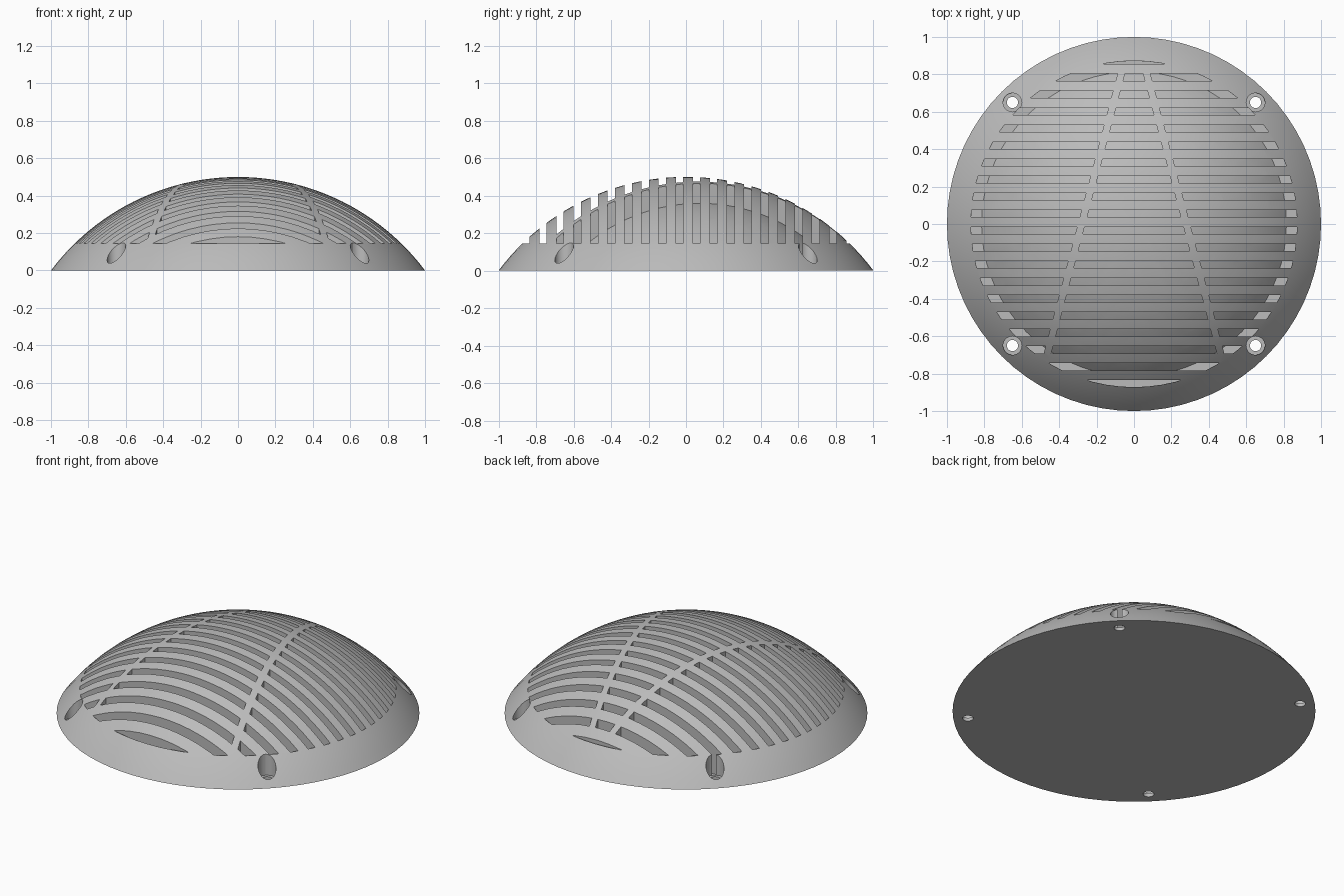
import bpy, bmesh, math

old = bpy.data.objects.get("Cube")
if old:
    bpy.data.objects.remove(old, do_unlink=True)

SEGMENTS = 72
RIM_Z, RIM_R = 0.145, 0.872      # where the slots break out of the dome
FLOOR_Z, FLOOR_R = 0.01, 0.815   # groove floor around the inner dome
PITCH, SLOT_W, RIB_W = 0.091, 0.039, 0.04


def make_object(name, bm):
    bmesh.ops.recalc_face_normals(bm, faces=bm.faces)
    mesh = bpy.data.meshes.new(name)
    bm.to_mesh(mesh)
    bm.free()
    obj = bpy.data.objects.new(name, mesh)
    bpy.context.scene.collection.objects.link(obj)
    return obj


def revolve(name, profile):
    """Turn a closed (radius, height) profile, starting and ending on the axis."""
    bm = bmesh.new()
    verts = [bm.verts.new((r, 0, z)) for r, z in profile]
    edges = [bm.edges.new(pair) for pair in zip(verts, verts[1:])]
    bmesh.ops.spin(bm, geom=verts + edges, cent=(0, 0, 0), axis=(0, 0, 1),
                   angle=math.tau, steps=SEGMENTS, use_duplicate=False)
    bmesh.ops.remove_doubles(bm, verts=bm.verts, dist=1e-5)
    return make_object(name, bm)


def cap(base_r, base_z, top_z, steps):
    """Profile of a spherical cap from its top out to its base circle."""
    rise = top_z - base_z
    radius = (base_r ** 2 + rise ** 2) / (2 * rise)
    last = math.asin(base_r / radius)
    return [(radius * math.sin(last * i / steps),
             top_z - radius + radius * math.cos(last * i / steps))
            for i in range(steps + 1)]


def prism(bm, outline, z0, z1):
    low = [bm.verts.new((x, y, z0)) for x, y in outline]
    high = [bm.verts.new((x, y, z1)) for x, y in outline]
    bm.faces.new(low[::-1])
    bm.faces.new(high)
    n = len(outline)
    for i in range(n):
        j = (i + 1) % n
        bm.faces.new((low[i], low[j], high[j], high[i]))


def boolean(target, cutter, operation):
    """Apply a boolean and remove the cutter."""
    cutter.hide_render = True
    mod = target.modifiers.new("cut", 'BOOLEAN')
    mod.operation, mod.solver, mod.object = operation, 'EXACT', cutter
    bpy.context.view_layer.update()
    graph = bpy.context.evaluated_depsgraph_get()
    mesh = bpy.data.meshes.new_from_object(target.evaluated_get(graph))
    target.modifiers.clear()
    target.data = mesh
    bpy.data.objects.remove(cutter, do_unlink=True)


def rib_x(y):
    return 0.28 - 0.264 * y


# Solid outer dome with a flat base
dome = revolve("vent_dome", cap(1.0, 0, 0.5, 24) + [(0, 0)])

# Space above the inner dome, with a deep narrow groove around its foot
slots = revolve("slot_cutter", cap(FLOOR_R, FLOOR_Z, 0.4, 20)
                + [(RIM_R, FLOOR_Z), (RIM_R, RIM_Z), (1.1, RIM_Z), (1.1, 0.7), (0, 0.7)])

# Slot bars across the dome, interrupted by the two diverging ribs
bm = bmesh.new()
for k in range(20):
    y = 0.875 - PITCH * k
    a, b = y - SLOT_W / 2, y + SLOT_W / 2
    if k == 0:
        prism(bm, [(-1.05, a), (1.05, a), (1.05, b), (-1.05, b)], -0.1, 0.65)
        continue
    h = RIB_W / 2
    inner_a, inner_b = rib_x(a) - h, rib_x(b) - h
    outer_a, outer_b = rib_x(a) + h, rib_x(b) + h
    prism(bm, [(-inner_a, a), (inner_a, a), (inner_b, b), (-inner_b, b)], -0.1, 0.65)
    prism(bm, [(outer_a, a), (1.05, a), (1.05, b), (outer_b, b)], -0.1, 0.65)
    prism(bm, [(-1.05, a), (-outer_a, a), (-outer_b, b), (-1.05, b)], -0.1, 0.65)
boolean(slots, make_object("slot_bars", bm), 'INTERSECT')
boolean(dome, slots, 'DIFFERENCE')

# Four counterbored screw holes
for radius, z0 in ((0.05, 0.02), (0.03, -0.1)):
    bm = bmesh.new()
    for sx in (-1, 1):
        for sy in (-1, 1):
            ring = [(0.65 * sx + radius * math.cos(math.tau * i / 24),
                     0.65 * sy + radius * math.sin(math.tau * i / 24)) for i in range(24)]
            prism(bm, ring, z0, 0.4)
    boolean(dome, make_object("screw_hole_cutter", bm), 'DIFFERENCE')

# Plain grey finish
grey = bpy.data.materials.new("plain_grey")
grey.use_nodes = True
colour = (0.5, 0.5, 0.5, 1)
grey.diffuse_color = colour
grey.node_tree.nodes["Principled BSDF"].inputs["Base Color"].default_value = colour
dome.data.materials.clear()
dome.data.materials.append(grey)
for face in dome.data.polygons:
    face.material_index = 0

bpy.ops.object.select_all(action='DESELECT')
dome.select_set(True)
bpy.context.view_layer.objects.active = dome
bpy.ops.object.shade_smooth_by_angle(angle=math.radians(30))
